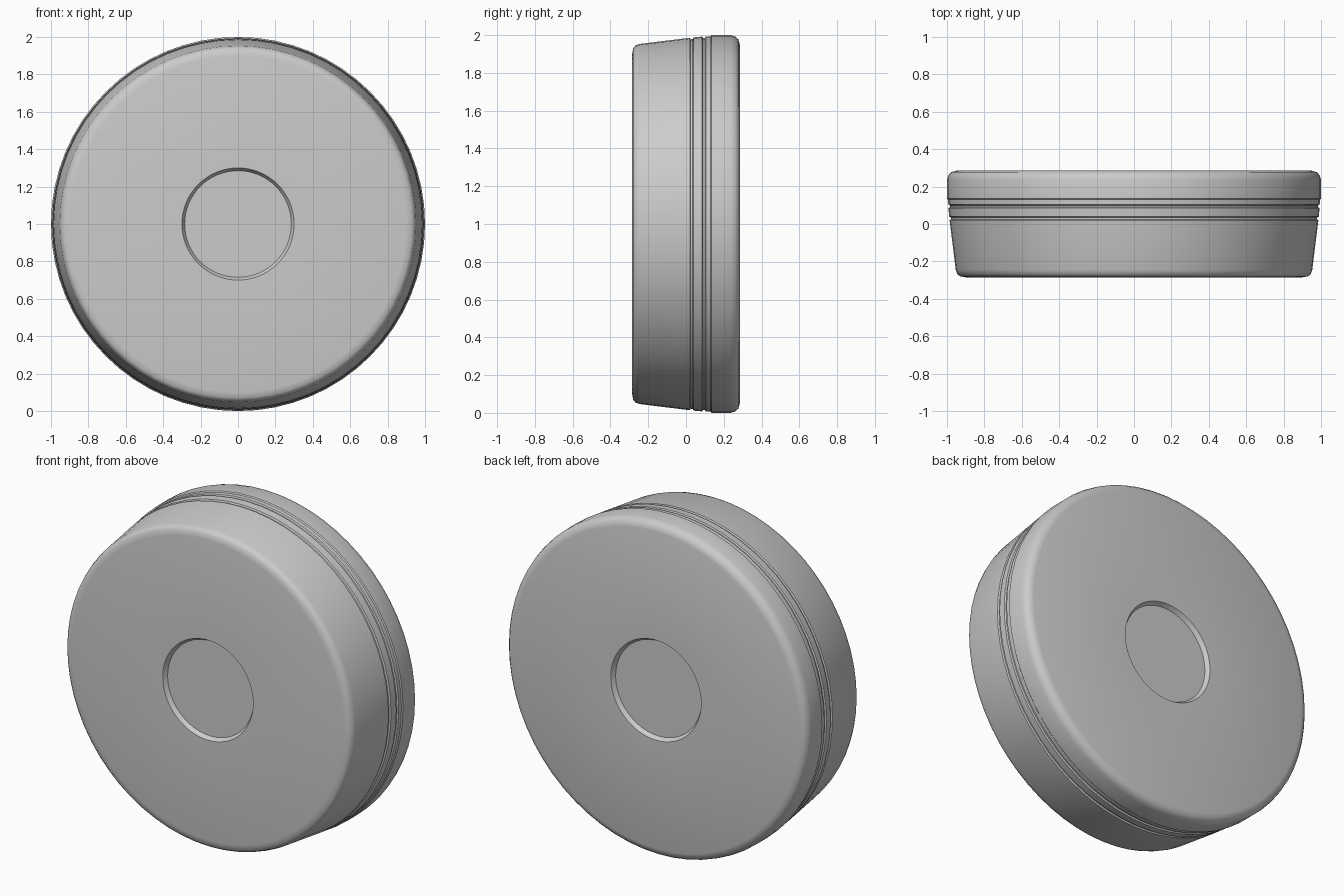
import bpy, bmesh, math
from mathutils import Vector

cube = bpy.data.objects.get("Cube")
if cube:
    bpy.data.objects.remove(cube, do_unlink=True)

SIDES = 64
CENTRE = Vector((0, 0, 1))

grey = bpy.data.materials.new("mid grey")
grey.use_nodes = True
colour = (0.6, 0.6, 0.6, 1)
grey.diffuse_color = colour
grey.node_tree.nodes["Principled BSDF"].inputs["Base Color"].default_value = colour


def lathe(name, profile):
    """Spin (radius, depth) points round the wheel's front-to-back axis."""
    bm = bmesh.new()
    verts = [bm.verts.new((r, y, 1)) for r, y in profile]
    edges = [bm.edges.new(pair) for pair in zip(verts, verts[1:])]
    bmesh.ops.spin(bm, geom=verts + edges, cent=CENTRE, axis=(0, 1, 0),
                   angle=math.tau, steps=SIDES, use_merge=False)
    bmesh.ops.remove_doubles(bm, verts=bm.verts, dist=0.0005)
    bmesh.ops.recalc_face_normals(bm, faces=bm.faces)
    mesh = bpy.data.meshes.new(name)
    bm.to_mesh(mesh)
    bm.free()
    mesh.materials.append(grey)
    obj = bpy.data.objects.new(name, mesh)
    bpy.context.collection.objects.link(obj)
    bpy.ops.object.select_all(action='DESELECT')
    obj.select_set(True)
    bpy.context.view_layer.objects.active = obj
    bpy.ops.object.shade_smooth_by_angle(angle=math.radians(35))
    return obj


# Tapered front drum: shallow hub recess, rounded rim, two fine grooves
lathe("front_drum", [
    (0, -0.26), (0.285, -0.26), (0.3, -0.285), (0.9, -0.285),
    (0.93, -0.28), (0.945, -0.268), (0.953, -0.245),
    (0.986, 0.02), (0.978, 0.025), (0.979, 0.035), (0.988, 0.04),
    (0.992, 0.085), (0.984, 0.09), (0.985, 0.1), (0.993, 0.105),
    (0.994, 0.13), (0, 0.13)])

# Rounded back cap with its own hub recess
lathe("back_cap", [
    (0, 0.13), (0.994, 0.13), (1, 0.136), (1, 0.235), (0.993, 0.26),
    (0.978, 0.277), (0.95, 0.285), (0.3, 0.285), (0.285, 0.26), (0, 0.26)])
